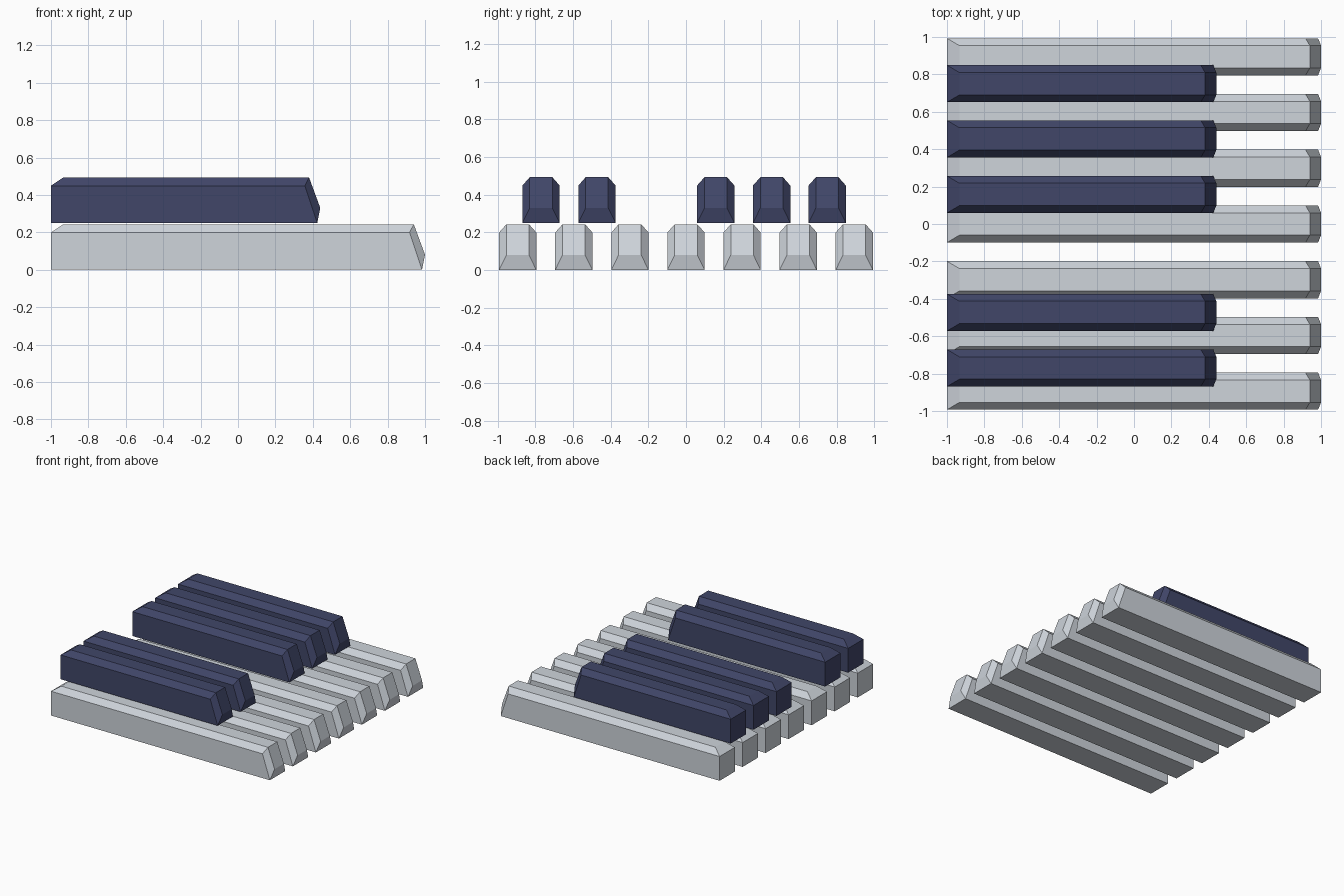
import bpy, bmesh

if "Cube" in bpy.data.objects:
    bpy.data.objects.remove(bpy.data.objects["Cube"])


def material(name, color):
    m = bpy.data.materials.new(name)
    m.diffuse_color = (*color, 1.0)
    m.use_nodes = True
    m.node_tree.nodes["Principled BSDF"].inputs["Base Color"].default_value = m.diffuse_color
    return m


light = material("pale grey", (0.62, 0.66, 0.71))
dark = material("dark navy", (0.052, 0.061, 0.14))

BACK, HALF, TOP_HALF, HEIGHT = -1.0, 0.099, 0.06, 0.243


# One bevelled bar with a sloping back lip and a slanted nose
def key(name, tip, y, z, mat):
    # (x, half width, z) running back-bottom, over the top, to nose-bottom
    profile = [(BACK, HALF, 0), (BACK, HALF, 0.199),
               (BACK + 0.066, TOP_HALF, HEIGHT),
               (tip - 0.06, TOP_HALF, HEIGHT),
               (tip - 0.083, HALF, 0.199),
               (tip, TOP_HALF, 0.08), (tip - 0.016, HALF, 0)]
    bm = bmesh.new()
    left = [bm.verts.new((x, y - w, z + h)) for x, w, h in profile]
    right = [bm.verts.new((x, y + w, z + h)) for x, w, h in profile]
    # strip across the key: back, lip, top, nose, under-nose, bottom
    rim = [0, 1, 2, 3, 5, 6]
    for a, b in zip(rim, rim[1:] + rim[:1]):
        bm.faces.new((left[a], left[b], right[b], right[a]))
    # each side: wall, top bevel, nose cheek
    for s in (left, right):
        for f in ((0, 1, 4, 6), (1, 2, 3, 4), (4, 3, 5, 6)):
            bm.faces.new([s[i] for i in f])
    bmesh.ops.recalc_face_normals(bm, faces=bm.faces)
    me = bpy.data.meshes.new(name)
    bm.to_mesh(me)
    bm.free()
    me.materials.append(mat)
    ob = bpy.data.objects.new(name, me)
    bpy.context.collection.objects.link(ob)


# Seven long pale keys
for i in range(7):
    key(f"long_key_{i + 1}", 1.0, (i - 3) * 0.298, 0.0, light)

# Five short dark keys, grouped two and three
for i, y in enumerate((-0.77, -0.473, 0.158, 0.455, 0.75)):
    key(f"short_key_{i + 1}", 0.44, y, 0.25, dark)
